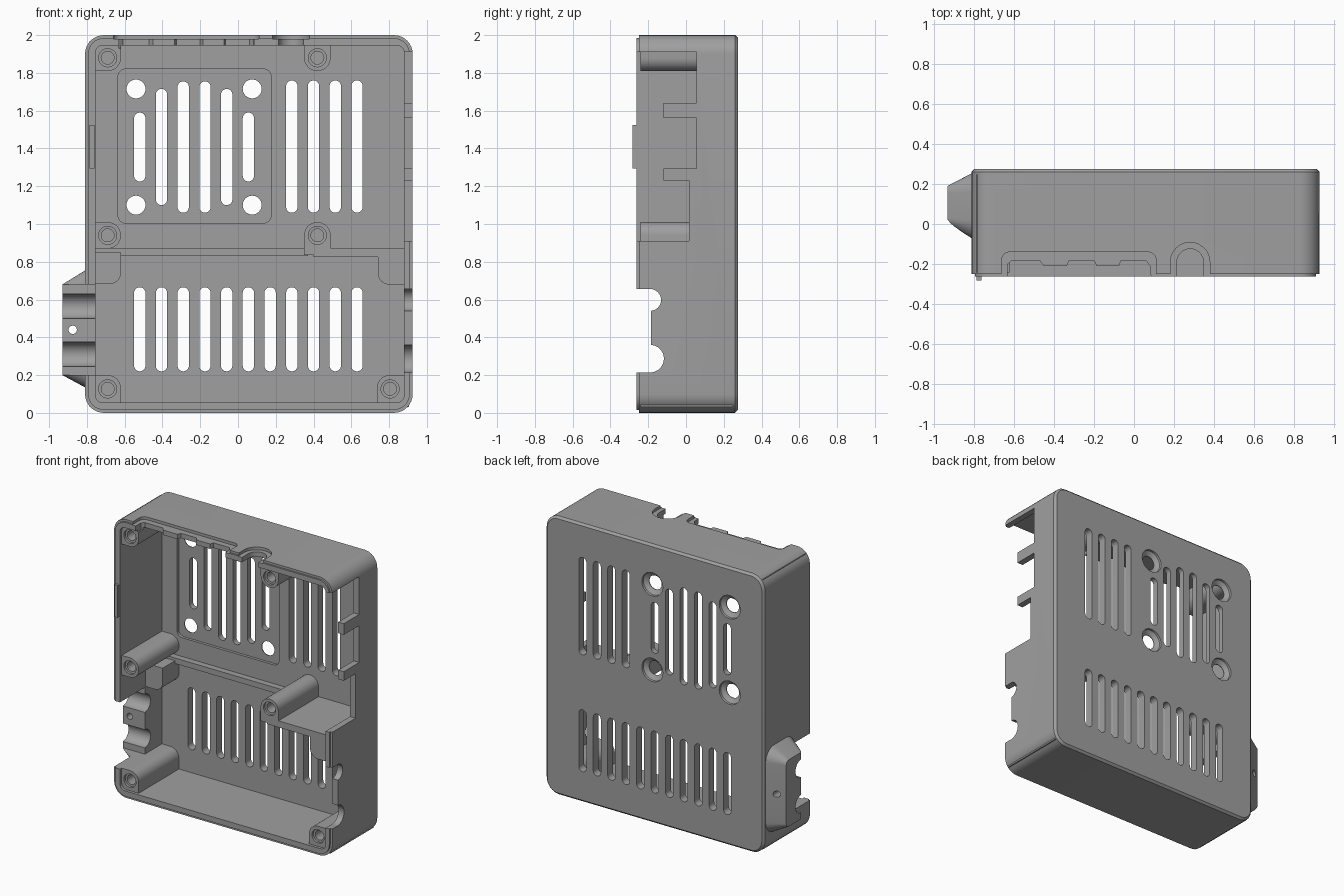
import bpy, bmesh, math

if "Cube" in bpy.data.objects:
    bpy.data.objects.remove(bpy.data.objects["Cube"])

grey = bpy.data.materials.new("plastic_grey")
grey.diffuse_color = (0.35, 0.35, 0.35, 1)
grey.use_nodes = True
grey.node_tree.nodes["Principled BSDF"].inputs["Base Color"].default_value = grey.diffuse_color


def rr(u0, v0, u1, v1, r=0.0, n=8):
    """Rounded rectangle; r is one radius or (low-left, low-right, up-right, up-left)."""
    rs = r if isinstance(r, tuple) else (r,) * 4
    out = []
    corners = [(u0, v0, 1, 1, 180), (u1, v0, -1, 1, 270), (u1, v1, -1, -1, 0), (u0, v1, 1, -1, 90)]
    for (u, v, su, sv, a0), q in zip(corners, rs):
        if q == 0:
            out.append((u, v))
            continue
        for i in range(n + 1):
            a = math.radians(a0 + 90 * i / n)
            out.append((u + su * q + q * math.cos(a), v + sv * q + q * math.sin(a)))
    return out


def circ(u, v, r, n=32):
    return [(u + r * math.cos(2 * math.pi * i / n), v + r * math.sin(2 * math.pi * i / n)) for i in range(n)]


def loft(name, axis, sections):
    """Solid through (depth, outline) sections along an axis."""
    put = {"x": lambda u, v, d: (d, u, v), "y": lambda u, v, d: (u, d, v), "z": lambda u, v, d: (u, v, d)}[axis]
    bm = bmesh.new()
    rings = [[bm.verts.new(put(u, v, d)) for u, v in pts] for d, pts in sections]
    for a, b in zip(rings, rings[1:]):
        for i in range(len(a)):
            j = (i + 1) % len(a)
            bm.faces.new((a[i], a[j], b[j], b[i]))
    bm.faces.new(rings[0])
    bm.faces.new(rings[-1])
    bmesh.ops.recalc_face_normals(bm, faces=bm.faces)
    me = bpy.data.meshes.new(name)
    bm.to_mesh(me)
    bm.free()
    me.materials.append(grey)
    ob = bpy.data.objects.new(name, me)
    bpy.context.collection.objects.link(ob)
    return ob


def prism(name, axis, pts, d0, d1):
    return loft(name, axis, [(d0, pts), (d1, pts)])


def combine(op, *tools):
    for t in tools:
        bpy.context.view_layer.objects.active = case
        m = case.modifiers.new("b", "BOOLEAN")
        m.operation, m.solver, m.object = op, "EXACT", t
        bpy.ops.object.modifier_apply(modifier=m.name)
        bpy.data.objects.remove(t)


def add(*t):
    combine("UNION", *t)


def cut(*t):
    combine("DIFFERENCE", *t)


# Outer shell with chamfered back edge, front lip and hollow
L, R = -0.81, 0.925
case = loft("case", "y", [
    (-0.25, rr(L, 0, R, 2, 0.1)), (0.26, rr(L, 0, R, 2, 0.1)),
    (0.275, rr(L + 0.015, 0.015, R - 0.015, 1.985, 0.085))])
add(prism("lip", "y", rr(L + 0.016, 0.016, R - 0.016, 1.984, 0.084), -0.262, -0.1))
cut(prism("cavity", "y", rr(-0.755, 0.055, 0.88, 1.945, 0.04), -0.4, 0.215))

# Fan recess in the floor
cut(prism("fan_recess", "y", rr(-0.635, 1.005, 0.175, 1.82, 0.04), 0.0, 0.235))

# Divider ridge, shelf and corner blocks
F = 0.245
add(prism("ridge", "y", rr(-0.78, 0.83, 0.37, 0.87), 0.17, F),
    prism("shelf", "y", rr(0.4, 0.825, 0.9, 0.872), -0.24, F),
    prism("right_block", "y", rr(0.74, 0.68, 0.902, 0.85, (0.06, 0, 0, 0)), -0.238, F - 0.002),
    prism("left_block", "y", rr(-0.782, 0.682, -0.62, 0.85, (0, 0.06, 0, 0)), 0.03, F - 0.002))

# Screw posts
P = 0.069
posts = [
    ((-0.785, 1.81, -0.62, 1.97), (0, P, 0, 0)),
    ((0.35, 1.81, 0.49, 1.97), (P, P, 0, 0)),
    ((-0.785, 0.87, -0.62, 1.01), (0, P, P, 0)),
    ((0.35, 0.835, 0.49, 1.01), (0, 0, P, P)),
    ((-0.785, 0.03, -0.62, 0.2), (0, 0, P, 0)),
    ((0.735, 0.03, 0.905, 0.2), (0, 0, 0, P))]
for box, radii in posts:
    add(prism("post", "y", rr(*box, radii), -0.242, F + 0.003))
for x, z in [(-0.69, 1.88), (0.42, 1.88), (-0.69, 0.94), (0.42, 0.94), (-0.69, 0.127), (0.805, 0.127)]:
    cut(loft("bore", "y", [(-0.3, circ(x, z, 0.048)), (-0.225, circ(x, z, 0.048)),
                           (-0.224, circ(x, z, 0.034)), (0.1, circ(x, z, 0.034))]))

# Cable clamp on the left wall
add(loft("clamp", "x", [
    (-0.93, rr(0.0, 0.2, 0.19, 0.68, 0.03)),
    (-0.80, rr(-0.08, 0.13, 0.258, 0.76, 0.1)),
    (-0.762, rr(-0.08, 0.13, 0.258, 0.76, 0.1))]))
cut(prism("clamp_opening", "x", rr(-0.4, 0.2, 0.02, 0.68), -1.1, -0.74))
for z in (0.565, 0.31):
    cut(prism("groove", "x", circ(0.02, z, 0.065), -1.1, -0.74))
cut(prism("clamp_hole", "y", circ(-0.875, 0.44, 0.022), -0.2, 0.4))

# Vent slots through the back
slots = [(-0.52 + 0.115 * i, 0.22, 0.665) for i in range(11)]
slots += [(0.285 + 0.115 * i, 1.06, 1.76) for i in range(4)]
slots += [(-0.52, 1.225, 1.59), (-0.405, 1.1, 1.715), (-0.29, 1.06, 1.755),
          (-0.175, 1.06, 1.755), (-0.06, 1.1, 1.715), (0.055, 1.225, 1.59)]
for x, z0, z1 in slots:
    cut(prism("slot", "y", rr(x - 0.03, z0, x + 0.03, z1, 0.0299), 0.12, 0.4))

# Countersunk fan screw holes
for x in (-0.54, 0.075):
    for z in (1.1, 1.715):
        cut(loft("screw_hole", "y", [(0.12, circ(x, z, 0.05)), (0.24, circ(x, z, 0.05)),
                                     (0.26, circ(x, z, 0.082)), (0.3, circ(x, z, 0.086))]))

# Connector openings in the right wall
X0, X1 = 0.87, 1.1
ports = [(-0.4, 0.91), (0.015, 0.91), (0.015, 1.23), (-0.12, 1.23), (-0.12, 1.295), (0.055, 1.295),
         (0.055, 1.56), (-0.12, 1.56), (-0.12, 1.64), (0.055, 1.64), (0.055, 1.91), (-0.4, 1.91)]
cut(prism("ports", "x", ports, X0, X1),
    prism("cable_gap", "x", rr(-0.4, 0.215, -0.185, 0.655), X0, X1),
    prism("cable_a", "x", circ(-0.19, 0.598, 0.058), X0, X1),
    prism("cable_b", "x", circ(-0.19, 0.287, 0.073), X0, X1))

# Connector openings in the top wall, each with a shallow outer recess
wide = [(-0.63, -0.4), (-0.63, -0.2), (-0.61, -0.183), (-0.47, -0.183), (-0.45, -0.21), (-0.335, -0.21),
        (-0.325, -0.183), (-0.2, -0.183), (-0.185, -0.21), (-0.075, -0.21), (-0.065, -0.183),
        (0.06, -0.183), (0.08, -0.21), (0.095, -0.4)]


def arch(r):
    return rr(0.28 - r, -0.4, 0.28 + r, -0.19 + r, (0, 0, r * 0.999, r * 0.999), 12)


cut(prism("wide_recess", "z", rr(-0.66, -0.4, 0.11, -0.14, (0, 0, 0.04, 0.04)), 1.98, 2.1),
    prism("wide_port", "z", wide, 1.93, 2.1),
    prism("round_recess", "z", arch(0.098), 1.98, 2.1),
    prism("round_port", "z", arch(0.066), 1.93, 2.1))

# Alignment tab on the left rim
add(prism("tab", "y", rr(-0.785, 1.295, -0.761, 1.525), -0.282, -0.2))

# Smooth curved faces, keep edges crisp
bpy.ops.object.select_all(action="DESELECT")
case.select_set(True)
bpy.context.view_layer.objects.active = case
bpy.ops.object.shade_smooth_by_angle(angle=math.radians(30))
